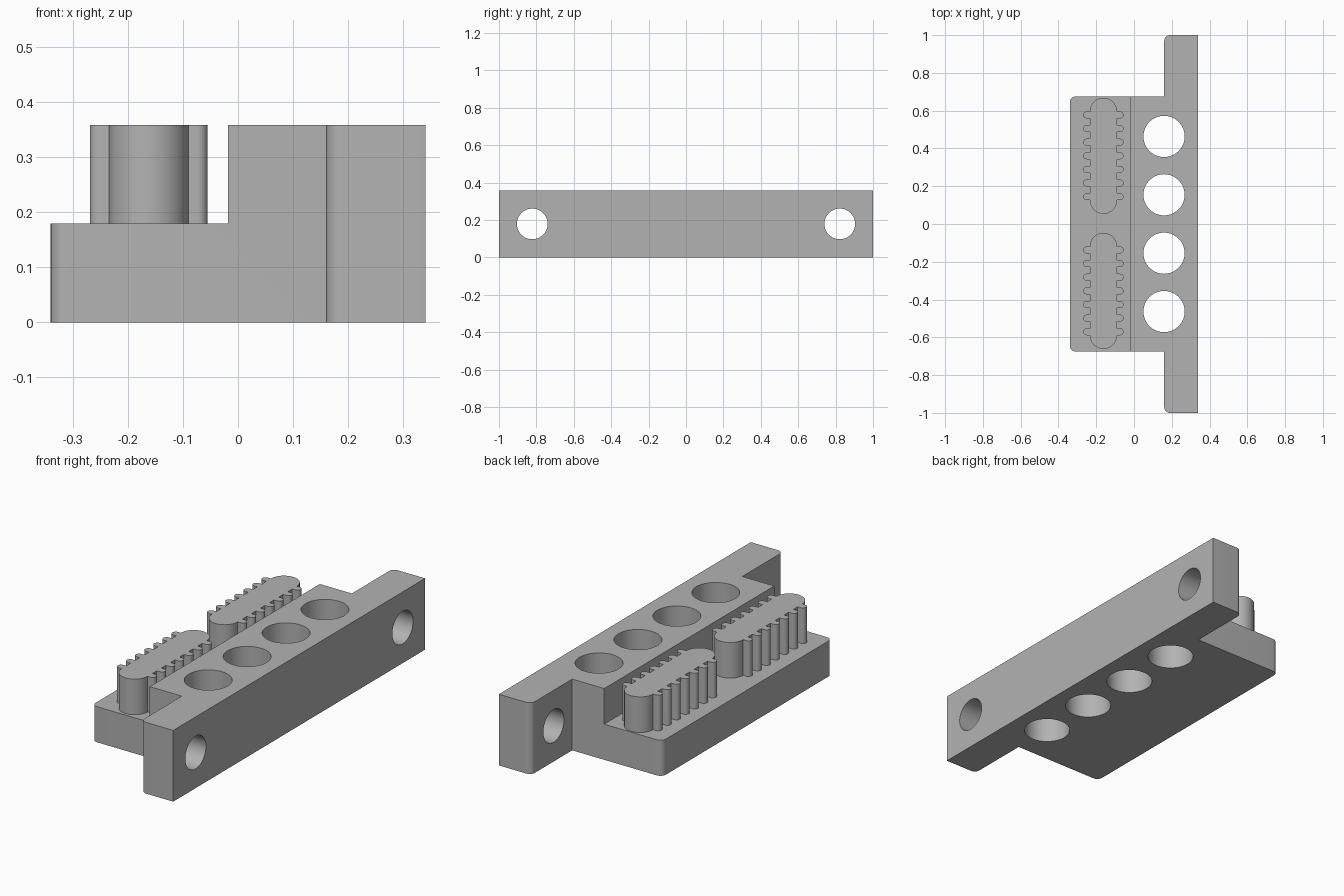
import bpy
import bmesh
from math import sin, cos, pi, radians
from mathutils import Matrix

cube = bpy.data.objects.get("Cube")
if cube:
    bpy.data.objects.remove(cube, do_unlink=True)

TOP, LEDGE = 0.358, 0.179
HALF_W, BODY_Y, FLANGE_X, STEP_X = 0.34, 0.675, 0.16, -0.018
FILLET = 0.03

grey = bpy.data.materials.new("plain grey")
grey.use_nodes = True
colour = (0.45, 0.45, 0.45, 1)
grey.diffuse_color = colour
grey.node_tree.nodes["Principled BSDF"].inputs["Base Color"].default_value = colour


def arc(cx, cy, r, start, end, steps):
    angles = [radians(start + (end - start) * i / steps) for i in range(steps + 1)]
    return [(cx + r * cos(a), cy + r * sin(a)) for a in angles]


def add_object(name, bm):
    bmesh.ops.recalc_face_normals(bm, faces=bm.faces)
    mesh = bpy.data.meshes.new(name)
    bm.to_mesh(mesh)
    bm.free()
    mesh.materials.append(grey)
    obj = bpy.data.objects.new(name, mesh)
    bpy.context.collection.objects.link(obj)
    return obj


def extrude(name, outline, z0, z1):
    bm = bmesh.new()
    face = bm.faces.new([bm.verts.new((x, y, z0)) for x, y in outline])
    new = bmesh.ops.extrude_face_region(bm, geom=[face])["geom"]
    verts = [v for v in new if isinstance(v, bmesh.types.BMVert)]
    bmesh.ops.translate(bm, verts=verts, vec=(0, 0, z1 - z0))
    return add_object(name, bm)


def cylinder(name, r, depth, matrix):
    bm = bmesh.new()
    bmesh.ops.create_cone(bm, cap_ends=True, segments=64, radius1=r, radius2=r,
                          depth=depth, matrix=matrix)
    return add_object(name, bm)


def cut(target, cutter):
    cutter.hide_render = True
    mod = target.modifiers.new("cut", "BOOLEAN")
    mod.operation = "DIFFERENCE"
    mod.solver = "EXACT"
    mod.object = cutter
    activate(target)
    bpy.ops.object.modifier_apply(modifier=mod.name)
    bpy.data.objects.remove(cutter, do_unlink=True)


def activate(obj):
    bpy.ops.object.select_all(action="DESELECT")
    obj.select_set(True)
    bpy.context.view_layer.objects.active = obj


def smooth(obj):
    activate(obj)
    bpy.ops.object.shade_smooth_by_angle(angle=radians(30))


# Body: flanged block with rounded outer corners
f = FILLET
outline = [(HALF_W, -1), (HALF_W, 1)]
outline += arc(FLANGE_X + f, 1 - f, f, 90, 180, 8)
outline += [(FLANGE_X, BODY_Y)]
outline += arc(-HALF_W + f, BODY_Y - f, f, 90, 180, 8)
outline += arc(-HALF_W + f, -BODY_Y + f, f, 180, 270, 8)
outline += [(FLANGE_X, -BODY_Y)]
outline += arc(FLANGE_X + f, -1 + f, f, 180, 270, 8)
body = extrude("body_block", outline, 0, TOP)

# Low ledge along the left half of the plan
step = [(-0.5, -0.9), (STEP_X, -0.9), (STEP_X, 0.9), (-0.5, 0.9)]
cut(body, extrude("step_cutter", step, LEDGE, 0.5))

# Four upright bores and two cross bores through the flanges
for i in range(4):
    y = (i - 1.5) * 0.309
    cut(body, cylinder("bore_cutter", 0.109, 1, Matrix.Translation((0.159, y, LEDGE))))
for y in (-0.822, 0.822):
    turn = Matrix.Translation((0.25, y, LEDGE)) @ Matrix.Rotation(pi / 2, 4, "Y")
    cut(body, cylinder("flange_hole_cutter", 0.082, 0.5, turn))
smooth(body)


# Ribbed posts: rounded bars with seven round-tipped teeth on each side
def rack_outline(cx, cy):
    r, tip, pitch, reach = 0.072, 0.0185, 0.0722, 0.107
    half = []
    for i in range(-3, 4):
        y = i * pitch
        half.append((r, y - tip))
        half += arc(reach - tip, y, tip, -90, 90, 10)
        half.append((r, y + tip))
    half += arc(0, 3 * pitch + tip, r, 0, 180, 32)[1:-1]
    return [(cx + s * x, cy + s * y) for s in (1, -1) for x, y in half]


for name, y in (("front_ribbed_post", -0.354), ("back_ribbed_post", 0.361)):
    smooth(extrude(name, rack_outline(-0.162, y), LEDGE - 0.005, TOP))
